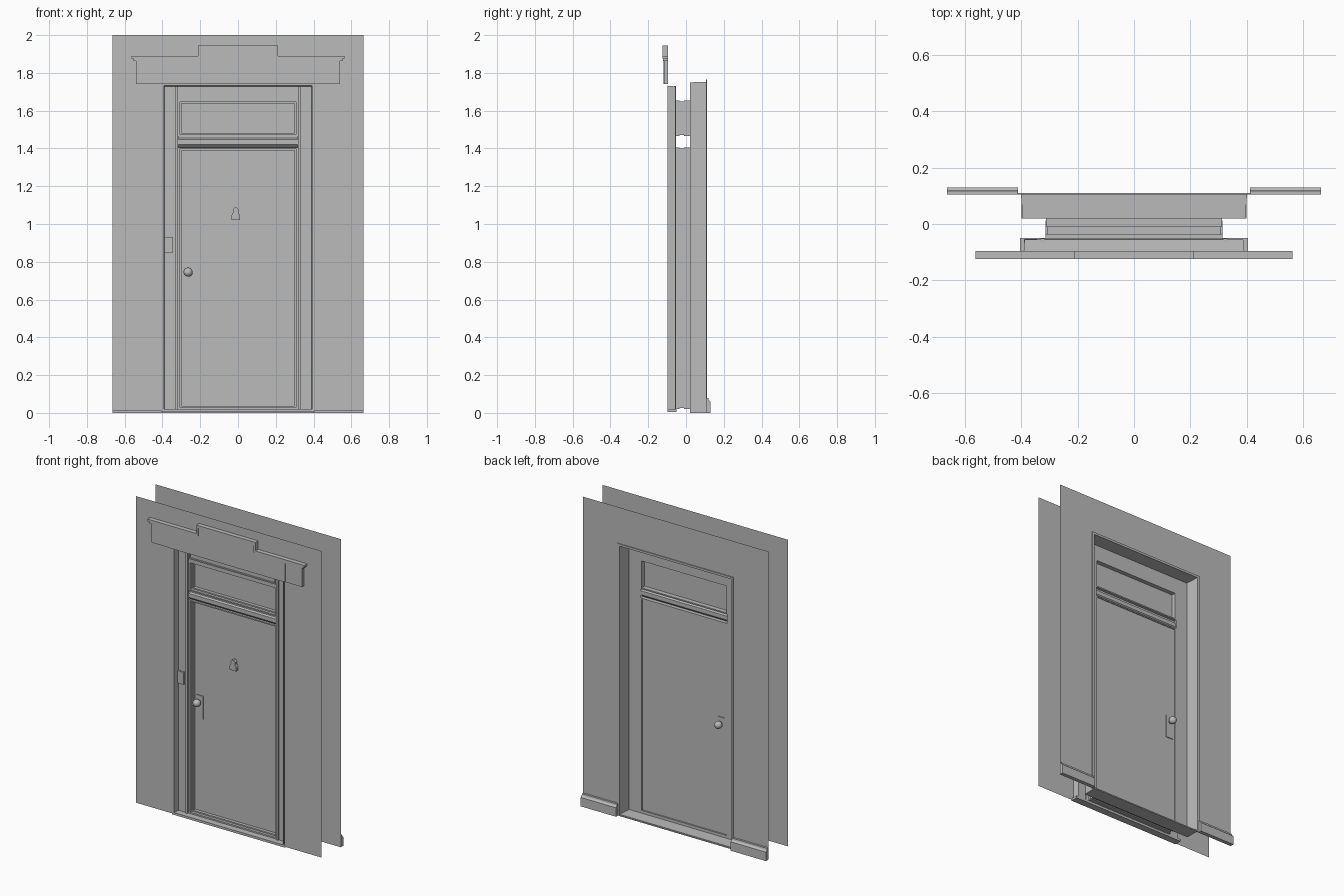
import bpy, bmesh, math
from mathutils import Matrix

cube = bpy.data.objects.get("Cube")
if cube:
    bpy.data.objects.remove(cube, do_unlink=True)

grey = bpy.data.materials.new("plain_grey")
grey.use_nodes = True
COLOUR = (0.5, 0.5, 0.5, 1)
grey.diffuse_color = COLOUR
grey.node_tree.nodes["Principled BSDF"].inputs["Base Color"].default_value = COLOUR


def finish(name, bm, fix_normals=True):
    if fix_normals:
        bmesh.ops.recalc_face_normals(bm, faces=bm.faces)
    mesh = bpy.data.meshes.new(name)
    bm.to_mesh(mesh)
    bm.free()
    mesh.materials.append(grey)
    obj = bpy.data.objects.new(name, mesh)
    bpy.context.collection.objects.link(obj)
    return obj


def box(name, x0, x1, y0, y1, z0, z1):
    bm = bmesh.new()
    size = Matrix.Diagonal((x1 - x0, y1 - y0, z1 - z0, 1))
    mid = Matrix.Translation(((x0 + x1) / 2, (y0 + y1) / 2, (z0 + z1) / 2))
    bmesh.ops.create_cube(bm, size=1, matrix=mid @ size)
    return finish(name, bm)


def rings(name, rects, closed=False, facing=-1):
    """Join upright rectangles (half width, bottom, top, y) into stepped surrounds."""
    bm = bmesh.new()
    loops = [[bm.verts.new(p) for p in ((-w, y, b), (w, y, b), (w, y, t), (-w, y, t))]
             for w, b, t, y in rects]
    pairs = list(zip(loops, loops[1:]))
    if closed:
        pairs.append((loops[-1], loops[0]))
    for a, b in pairs:
        for i in range(4):
            j = (i + 1) % 4
            quad = (a[i], a[j], b[j], b[i])
            bm.faces.new(quad if facing < 0 else quad[::-1])
    return finish(name, bm, closed)


def frame(name, w, z0, z1, y0, y1, border):
    inner = (w - border, z0 + border, z1 - border)
    return rings(name, [(w, z0, z1, y0), (*inner, y0), (*inner, y1), (w, z0, z1, y1)], True)


def prism(name, outline, along, start, end, caps=True):
    """Extrude an outline: (y, z) along x, or (x, z) along y."""
    bm = bmesh.new()
    place = (lambda p, d: (d, *p)) if along == "x" else (lambda p, d: (p[0], d, p[1]))
    a, b = [[bm.verts.new(place(p, d)) for p in outline] for d in (start, end)]
    n = len(outline)
    for i in range(n):
        j = (i + 1) % n
        bm.faces.new((a[i], a[j], b[j], b[i]))
    if caps:
        bm.faces.new(a)
        bm.faces.new(b[::-1])
    return finish(name, bm)


# Outer wall, its reveal and the flat surround behind it
rings("front_wall", [(0.665, 0.01, 2.0, -0.095), (0.4, 0.01, 1.74, -0.095)])
rings("front_surround", [(0.4, 0.01, 1.74, -0.097), (0.392, 0.02, 1.732, -0.097),
                         (0.388, 0.02, 1.728, -0.055), (0.315, 0.022, 1.655, -0.055)])
box("front_sill", -0.405, 0.405, -0.097, -0.05, 0.005, 0.02)
frame("head_panel_moulding", 0.312, 1.675, 1.727, -0.062, -0.055, 0.008)

# Inner wall, splayed lining and the flat surround around the door
rings("back_wall", [(0.665, 0.01, 2.0, 0.105), (0.41, 0.003, 1.76, 0.105)], facing=1)
rings("back_lining", [(0.41, 0.003, 1.76, 0.11), (0.402, 0.006, 1.752, 0.11),
                      (0.395, 0.01, 1.75, 0.02), (0.31, 0.022, 1.65, 0.02)], facing=1)
rings("back_trim", [(0.416, 0.0, 1.766, 0.105), (0.416, 0.0, 1.766, 0.111),
                    (0.404, 0.003, 1.752, 0.111)], facing=1)
box("threshold", -0.4, 0.4, 0.02, 0.108, 0.0, 0.01)

# Skirting boards and side beads, both sides
for side, label in ((-1, "right"), (1, "left")):
    ends = sorted((side * 0.412, side * 0.665))
    prism(label + "_skirting", [(0.105, 0.0), (0.13, 0.0), (0.13, 0.058), (0.12, 0.068),
                                (0.118, 0.078), (0.105, 0.078)], "x", *ends)
    bead = sorted((side * 0.318, side * 0.332))
    box(label + "_pilaster_bead", *bead, -0.064, -0.052, 0.02, 1.73)

# Door and transom frames, each with a groove in its outer edge
for label, z0, z1 in (("door", 0.02, 1.405), ("transom", 1.465, 1.655)):
    frame(label + "_front_frame", 0.315, z0, z1, -0.053, -0.035, 0.008)
    frame(label + "_middle_frame", 0.308, z0 + 0.006, z1 - 0.006, -0.035, -0.01, 0.01)
    frame(label + "_back_frame", 0.312, z0, z1, -0.01, 0.02, 0.008)
box("door", -0.304, 0.304, -0.014, 0.014, 0.03, 1.397)
box("transom_pane", -0.304, 0.304, -0.014, -0.008, 1.474, 1.647)

# Stepped transom bar, open at both ends
half = [(0.034, 1.422), (0.034, 1.448), (0.024, 1.455), (0.024, 1.466), (0.012, 1.472)]
front_half = [(-0.022 - d, z) for d, z in half]
back_half = [(-0.022 + d, z) for d, z in reversed(half)]
under = [(0.0, 1.41), (-0.01, 1.4), (-0.034, 1.4), (-0.044, 1.41)]
prism("transom_bar", front_half + back_half + under, "x", -0.315, 0.315, caps=False)

# Cornice: board, end blocks and a moulding that steps up in the middle
prism("cornice_board", [(-0.42, 1.74), (0.42, 1.74), (0.42, 1.868), (0.205, 1.868),
                        (0.205, 1.92), (-0.205, 1.92), (-0.205, 1.868), (-0.42, 1.868)],
      "y", -0.118, -0.096)
for side, label in ((-1, "right"), (1, "left")):
    box(label + "_cornice_block", *sorted((side * 0.42, side * 0.54)), -0.115, -0.096, 1.74, 1.868)


def moulding(name, drop, grow, y0):
    top = [(-0.55 - grow, 1.89), (-0.212, 1.89), (-0.212, 1.945),
           (0.212, 1.945), (0.212, 1.89), (0.55 + grow, 1.89)]
    low = [(x * 0.94 if abs(x) < 0.3 else x, z - drop) for x, z in reversed(top)]
    prism(name, top + low, "y", y0, -0.096)


moulding("cornice_cap", 0.014, 0.013, -0.125)
moulding("cornice_underlip", 0.026, 0.002, -0.121)

# Door furniture: plate, stem and knob on both faces
for label, face, out in (("front", -0.014, -1), ("back", 0.014, 1)):
    box(label + "_handle_plate", -0.288, -0.238, *sorted((face, face + out * 0.005)), 0.635, 0.785)
    bm = bmesh.new()
    turn = Matrix.Rotation(math.pi / 2, 4, "X")
    bmesh.ops.create_cone(bm, cap_ends=True, segments=16, radius1=0.01, radius2=0.01, depth=0.03,
                          matrix=Matrix.Translation((-0.264, face + out * 0.015, 0.745)) @ turn)
    bmesh.ops.create_uvsphere(bm, u_segments=20, v_segments=12, radius=0.024,
                              matrix=Matrix.Translation((-0.264, face + out * 0.032, 0.745)) @ turn)
    knob = finish(label + "_knob", bm)
    bpy.ops.object.select_all(action="DESELECT")
    knob.select_set(True)
    bpy.context.view_layer.objects.active = knob
    bpy.ops.object.shade_smooth_by_angle()

# Door knocker and bell plate
right_side = [(0.023, 1.02), (0.023, 1.045), (0.014, 1.062), (0.016, 1.075), (0.007, 1.087)]
prism("knocker", [(x - 0.012, z) for x, z in right_side]
      + [(-x - 0.012, z) for x, z in reversed(right_side)], "y", -0.036, -0.014)
box("bell_plate", -0.39, -0.345, -0.066, -0.054, 0.85, 0.93)
